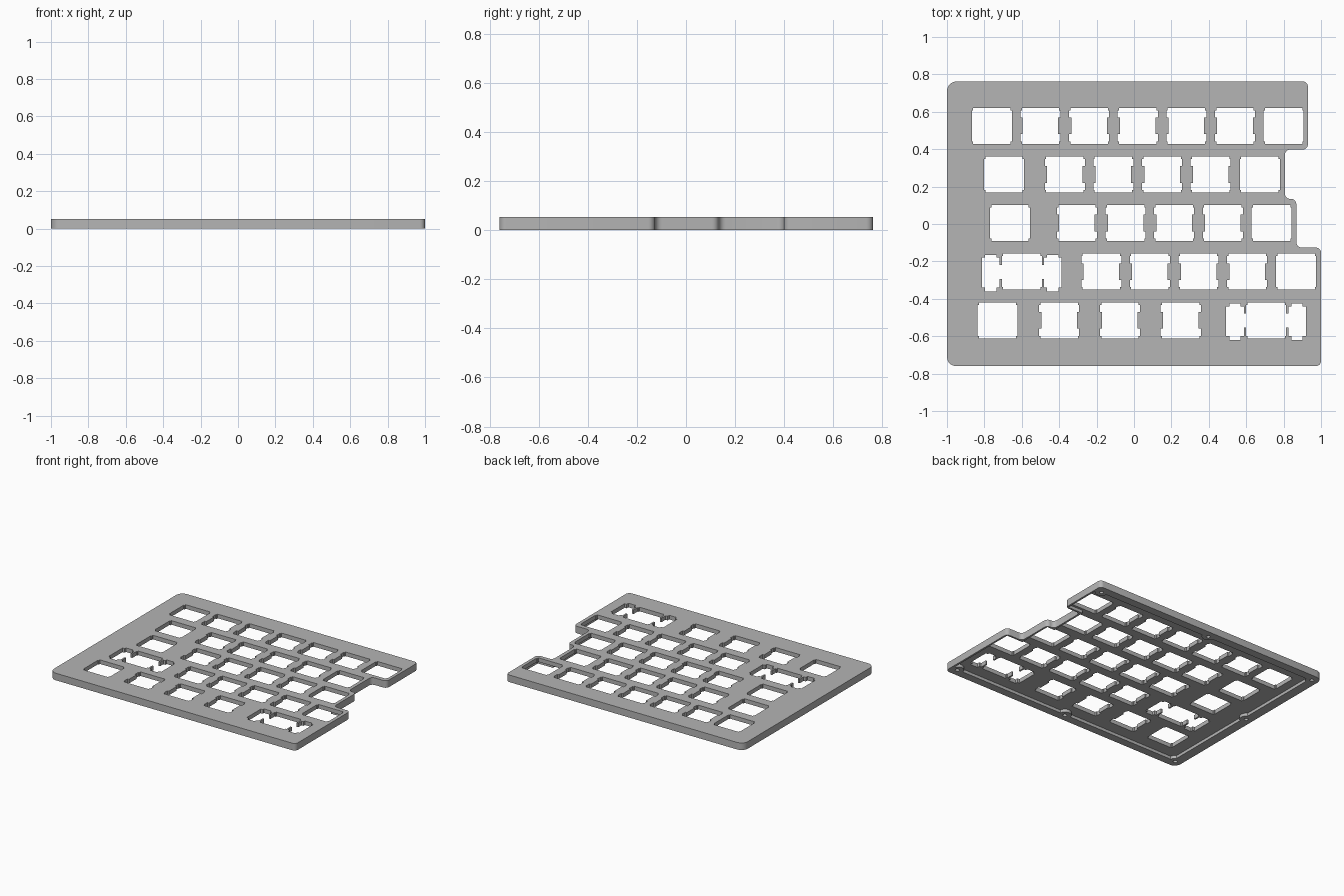
import bpy, bmesh

cube = bpy.data.objects.get("Cube")
if cube:
    bpy.data.objects.remove(cube, do_unlink=True)

grey = bpy.data.materials.new("plate grey")
grey.use_nodes = True
tone = (0.46, 0.46, 0.46, 1)
grey.diffuse_color = tone
grey.node_tree.nodes["Principled BSDF"].inputs["Base Color"].default_value = tone

HEIGHT, POCKET = 0.052, 0.022


def add_prism(bm, points, z0, z1):
    """Extrude a closed outline from z0 to z1; return its upright edges."""
    low = [bm.verts.new((x, y, z0)) for x, y in points]
    high = [bm.verts.new((x, y, z1)) for x, y in points]
    bm.faces.new(low[::-1])
    bm.faces.new(high)
    uprights = []
    for i in range(len(points)):
        j = (i + 1) % len(points)
        face = bm.faces.new((low[i], low[j], high[j], high[i]))
        uprights.append(bm.edges.get((low[i], high[i])))
    return uprights


def make_object(name, bm):
    bmesh.ops.recalc_face_normals(bm, faces=bm.faces[:])
    mesh = bpy.data.meshes.new(name)
    bm.to_mesh(mesh)
    bm.free()
    mesh.materials.append(grey)
    obj = bpy.data.objects.new(name, mesh)
    bpy.context.collection.objects.link(obj)
    return obj


def outline(left, right, front, back):
    """Plate outline with the stepped right side, inset per side."""
    return [(-1 + left, -0.76 + front), (1 - right, -0.76 + front),
            (1 - right, -0.126 - right), (0.868 - right, -0.126 - right),
            (0.868 - right, 0.134 - right), (0.807 - right, 0.134 - right),
            (0.807 - right, 0.398 + right), (0.93 - right, 0.398 + right),
            (0.93 - right, 0.762 - back), (-1 + left, 0.762 - back)]


def round_uprights(bm, edges, radius):
    bmesh.ops.bevel(bm, geom=edges, offset=radius, offset_type='OFFSET',
                    segments=5, profile=0.5, affect='EDGES')


def mirrored(half):
    return half + [(-x, y) for x, y in reversed(half)]


def boolean(target, tool, operation):
    tool.hide_render = True
    mod = target.modifiers.new(tool.name, 'BOOLEAN')
    mod.operation, mod.solver, mod.object = operation, 'EXACT', tool
    bpy.context.view_layer.objects.active = target
    bpy.ops.object.modifier_apply(modifier=mod.name)
    bpy.data.objects.remove(tool, do_unlink=True)


# Plate body with rounded corners
bm = bmesh.new()
edges = add_prism(bm, outline(0, 0, 0, 0), 0, HEIGHT)
left_edges = [edges[0], edges[-1]]
round_uprights(bm, edges[1:-1], 0.028)
round_uprights(bm, [e for e in left_edges if e.is_valid], 0.05)
plate = make_object("switch_plate", bm)

# Hollow underside, leaving a rim
bm = bmesh.new()
add_prism(bm, outline(0.07, 0.014, 0.06, 0.06), -0.05, POCKET)
boolean(plate, make_object("pocket_cutter", bm), 'DIFFERENCE')

# Screw bosses and blind screw holes
screws = [(-0.95, 0.71), (-0.05, 0.71), (0.875, 0.705), (-0.95, 0.03),
          (-0.95, -0.705), (0.01, -0.705), (0.945, -0.705)]


def cylinders(name, radius, z0, z1):
    bm = bmesh.new()
    for x, y in screws:
        made = bmesh.ops.create_cone(bm, cap_ends=True, segments=24,
                                     radius1=radius, radius2=radius, depth=z1 - z0)
        bmesh.ops.translate(bm, verts=made["verts"], vec=(x, y, (z0 + z1) / 2))
    return make_object(name, bm)


boolean(plate, cylinders("screw_bosses", 0.044, 0, POCKET + 0.008), 'UNION')
boolean(plate, cylinders("screw_cutter", 0.014, -0.05, 0.035), 'DIFFERENCE')

# Half profiles of the three switch openings, bottom to top
E, H, W, N = 0.1, 0.096, 0.107, 0.083
wide = [(E, -H), (E, -N), (W, -N), (W, N), (E, N), (E, H)]
notched = [(E, -H), (E, -N), (W, -N), (W, -0.045), (0.095, -0.045),
           (0.095, 0.045), (W, 0.045), (W, N), (E, N), (E, H)]
stabilised = [(E, -H), (E, -N), (W, -N), (W, -0.038), (0.119, -0.038),
              (0.119, -0.085), (0.136, -0.085), (0.136, -0.105),
              (0.196, -0.105), (0.196, -0.085), (0.213, -0.085),
              (0.213, 0.075), (0.196, 0.075), (0.196, 0.09),
              (0.136, 0.09), (0.136, 0.075), (0.119, 0.075),
              (0.119, 0.036), (W, 0.036), (W, N), (E, N), (E, H)]

# Each row: openings as (shape, x) from left to right in the top view
PITCH = 0.26


def run(start, count):
    return [(notched, start + i * PITCH) for i in range(count)]


rows = [
    [(wide, -0.76)] + run(-0.5, 5) + [(wide, 0.80)],
    [(wide, -0.695)] + run(-0.37, 4) + [(wide, 0.673)],
    [(wide, -0.663)] + run(-0.305, 4) + [(wide, 0.736)],
    [(stabilised, -0.6)] + run(-0.175, 4) + [(wide, 0.867)],
    [(wide, -0.73)] + [(notched, -0.4 + i * 0.325) for i in range(3)]
    + [(stabilised, 0.706)],
]
bm = bmesh.new()
for r, row in enumerate(rows):
    cy = 0.525 - r * PITCH
    for shape, cx in row:
        add_prism(bm, [(x + cx, y + cy) for x, y in mirrored(shape)], -0.1, 0.1)
boolean(plate, make_object("switch_cutter", bm), 'DIFFERENCE')

# Smooth rounded corners, crisp edges
bpy.ops.object.select_all(action='DESELECT')
plate.select_set(True)
bpy.context.view_layer.objects.active = plate
bpy.ops.object.shade_smooth_by_angle(angle=0.6)
